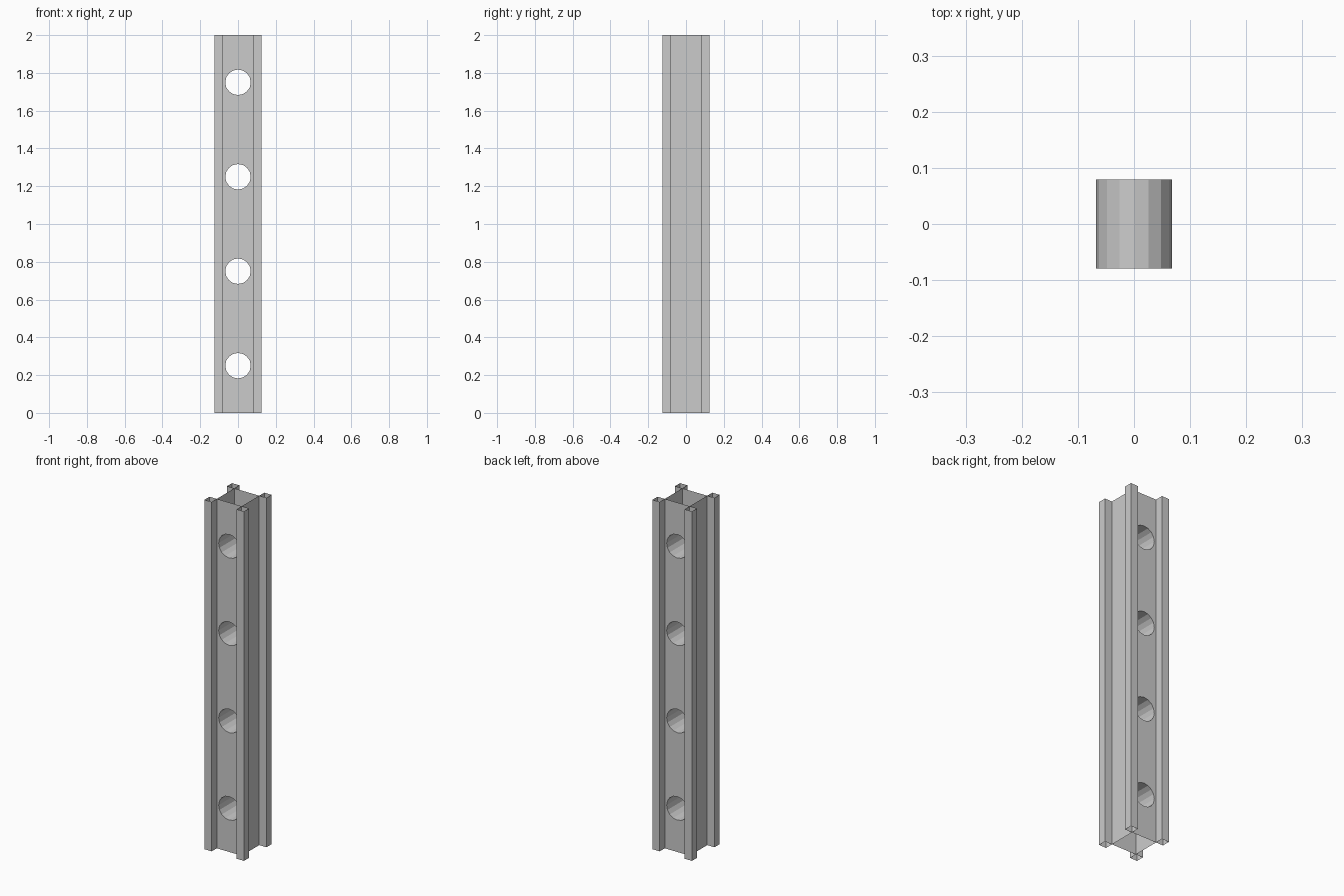
import bpy, bmesh, math

if "Cube" in bpy.data.objects:
    bpy.data.objects.remove(bpy.data.objects["Cube"])

H = 2.0        # height
OUT = 0.125    # outer half width of the corner posts
IN = 0.079     # half width of the inner box
R = 0.0675     # hole radius
SIDES = 16
HOLES = [0.25, 0.75, 1.25, 1.75]


def finish(name, bm):
    bmesh.ops.remove_doubles(bm, verts=bm.verts, dist=1e-5)
    bmesh.ops.recalc_face_normals(bm, faces=bm.faces)
    mesh = bpy.data.meshes.new(name)
    bm.to_mesh(mesh)
    bm.free()
    obj = bpy.data.objects.new(name, mesh)
    bpy.context.collection.objects.link(obj)
    return obj


def face(bm, *pts):
    bm.faces.new([bm.verts.new(p) for p in pts])


# Thin-walled core: pierced front and back, tunnels between them, plain sides
bm = bmesh.new()
for zc in HOLES:
    hole, rim = [], []
    for i in range(SIDES):
        a = 2 * math.pi * i / SIDES
        c, s = math.cos(a), math.sin(a)
        m = max(abs(c), abs(s))
        hole.append((R * c, zc + R * s))
        rim.append((IN * c / m, zc + 0.25 * s / m))
    for i in range(SIDES):
        j = (i + 1) % SIDES
        for y in (-IN, IN):
            face(bm, *[(x, y, z) for x, z in (hole[i], rim[i], rim[j], hole[j])])
        (xa, za), (xb, zb) = hole[i], hole[j]
        face(bm, (xa, -IN, za), (xb, -IN, zb), (xb, IN, zb), (xa, IN, za))
    # Side walls, split to match the rim points of the front and back
    for x in (-IN, IN):
        levels = [rim[k][1] for k in (14, 15, 0, 1, 2)]
        for z0, z1 in zip(levels, levels[1:]):
            face(bm, (x, -IN, z0), (x, IN, z0), (x, IN, z1), (x, -IN, z1))
finish("pierced_core", bm)

# Open-ended square tubes at the four corners
for sx, side in ((-1, "left"), (1, "right")):
    for sy, end in ((-1, "front"), (1, "back")):
        bm = bmesh.new()
        ring = [(IN, IN), (OUT, IN), (OUT, OUT), (IN, OUT)]
        ring = [(sx * x, sy * y) for x, y in ring]
        if sx * sy < 0:
            ring.reverse()
        for (xa, ya), (xb, yb) in zip(ring, ring[1:] + ring[:1]):
            face(bm, (xa, ya, 0), (xb, yb, 0), (xb, yb, H), (xa, ya, H))
        finish(f"{end}_{side}_post", bm)
